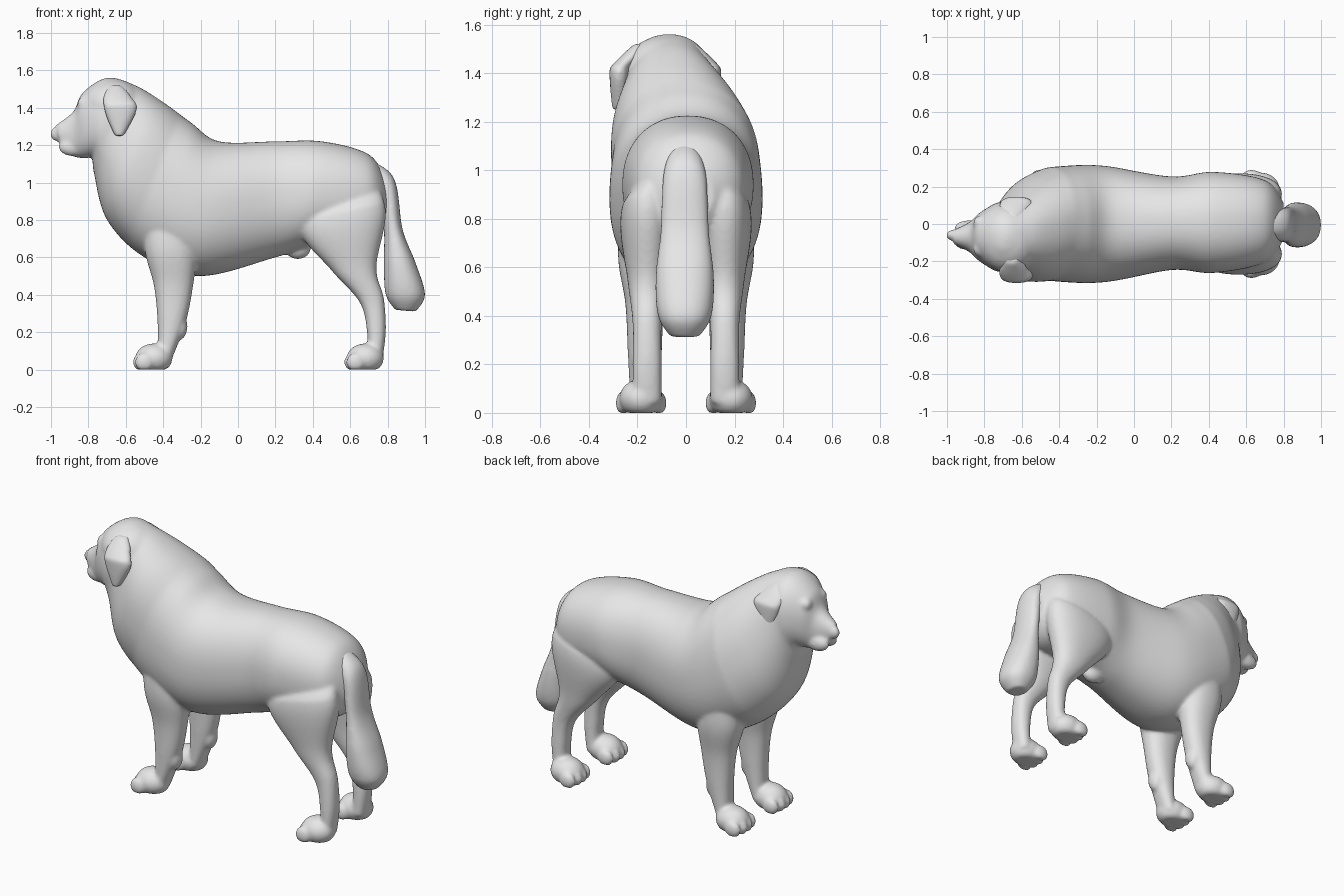
import bpy, bmesh, math
from mathutils import Matrix, Vector

default_cube = bpy.data.objects.get("Cube")
if default_cube:
    bpy.data.objects.remove(default_cube, do_unlink=True)

GREY = (0.8, 0.8, 0.8, 1)
coat = bpy.data.materials.new("plain grey coat")
coat.use_nodes = True
coat.diffuse_color = GREY
for node in coat.node_tree.nodes:
    if node.type == "BSDF_PRINCIPLED":
        node.inputs["Base Color"].default_value = GREY


def spline(points, steps=12):
    """Pass a smooth curve through rings of any number of values."""
    points = [Vector(p) for p in points]
    last = len(points) - 1
    for i in range(last):
        before, start = points[max(i - 1, 0)], points[i]
        end, after = points[i + 1], points[min(i + 2, last)]
        leave, arrive = (end - before) / 2, (after - start) / 2
        for step in range(steps):
            t = step / steps
            blend = t * t * (3 - 2 * t)
            yield (start.lerp(end, blend) + leave * t * (1 - t) ** 2
                   - arrive * t * t * (1 - t))
    yield points[last]


def soften_corner(value, power=0.9):
    """Make a circle slightly boxy."""
    return math.copysign(abs(value) ** power, value)


def loft(bm, rings, centre_line, side=1, sides=64):
    """Skin rings (x, z, x, z, half width) that span two silhouette points."""
    loops = []
    for front_x, front_z, back_x, back_z, width in spline(rings):
        front = Vector((front_x, 0, front_z))
        back = Vector((back_x, 0, back_z))
        middle, reach = (front + back) / 2, (front - back) / 2
        middle.y = centre_line(middle)
        loop = []
        for i in range(sides):
            angle = math.tau * i / sides
            point = middle + reach * soften_corner(math.cos(angle))
            point.y += width * soften_corner(math.sin(angle))
            point.y *= side
            loop.append(bm.verts.new(point))
        loops.append(loop)
    for lower, upper in zip(loops, loops[1:]):
        for i in range(sides):
            bm.faces.new((lower[i - 1], lower[i], upper[i], upper[i - 1]))
    bm.faces.new(loops[0])
    bm.faces.new(loops[-1])


def ball(bm, centre, radii):
    placed = Matrix.Translation(centre) @ Matrix.Diagonal(radii).to_4x4()
    bmesh.ops.create_uvsphere(bm, u_segments=32, v_segments=20, radius=1, matrix=placed)


def finish(bm, name):
    """Fuse the overlapping volumes into one soft skin standing on the floor."""
    for vert in bm.verts:
        vert.co.z = max(vert.co.z, 0)
    bmesh.ops.recalc_face_normals(bm, faces=bm.faces)
    mesh = bpy.data.meshes.new(name)
    bm.to_mesh(mesh)
    bm.free()
    mesh.materials.append(coat)
    obj = bpy.data.objects.new(name, mesh)
    bpy.context.collection.objects.link(obj)
    fuse = obj.modifiers.new("fuse", "REMESH")
    fuse.mode = "VOXEL"
    fuse.voxel_size = 0.01
    fuse.use_smooth_shade = True
    soften = obj.modifiers.new("soften", "SMOOTH")
    soften.factor = 0.5
    soften.iterations = 9


def spine(point):
    """The neck carries the head a little to the right."""
    turn = min(max(-point.x - 0.45, 0) * 4, 1)
    return 0.02 * max(point.x, 0) - 0.07 * turn


def front_stance(point):
    return 0.17


def hind_stance(point):
    """Thighs lean in under the rump."""
    return 0.16 - 0.5 * max(point.z - 0.85, 0)


def ear_hang(point):
    """Ears start inside the crown and hang down beside the cheeks."""
    return 0.19 - 0.9 * max(point.z - 1.42, 0)


def tail_line(point):
    return -0.005


# Trunk, neck, skull and muzzle, from rump to nose
trunk = [
    (.8, 1, .8, .8, .1),
    (.7, 1.15, .7, .7, .22),
    (.45, 1.22, .4, .66, .27),
    (.2, 1.22, .2, .6, .25),
    (-.1, 1.22, -.2, .5, .31),
    (-.25, 1.32, -.5, .6, .31),
    (-.4, 1.43, -.7, .8, .28),
    (-.55, 1.52, -.77, 1.05, .2),
    (-.7, 1.56, -.78, 1.13, .18),
    (-.83, 1.48, -.82, 1.13, .13),
    (-.88, 1.38, -.88, 1.14, .08),
    (-.97, 1.31, -.95, 1.19, .04),
]
front_leg = [
    (-.5, .9, -.25, .9, .09),
    (-.5, .65, -.22, .65, .11),
    (-.45, .45, -.24, .45, .08),
    (-.43, .25, -.28, .25, .07),
    (-.43, .05, -.36, .04, .06),
]
hind_leg = [
    (.4, 1, .7, 1.08, .05),
    (.33, .75, .79, .85, .11),
    (.5, .53, .74, .55, .08),
    (.65, .36, .78, .38, .06),
    (.69, .2, .79, .2, .06),
    (.69, .05, .77, .04, .06),
]

bm = bmesh.new()
loft(bm, trunk, spine)
# Broad domed skull
ball(bm, (-.67, -.08, 1.41), (.17, .18, .145))
for side in (1, -1):
    loft(bm, front_leg, front_stance, side)
    loft(bm, hind_leg, hind_stance, side)
    # Paws with four toes each
    for paw_x in (-.45, .68):
        paw_y = side * .185
        ball(bm, (paw_x, paw_y, .06), (.1, .09, .08))
        for toe in range(4):
            spread = (toe - 1.5) * .05
            ball(bm, (paw_x - .07 + abs(spread) / 4, paw_y + spread, .04), (.05, .03, .05))
    # Wrist pad, brow and lip
    ball(bm, (-.31, side * .17, .23), (.04, .05, .07))
    ball(bm, (-.82, side * .07 - .065, 1.42), (.04, .04, .04))
    ball(bm, (-.88, side * .04 - .06, 1.19), (.08, .04, .05))
# Nose and belly pouch
ball(bm, (-.965, -.06, 1.26), (.04, .03, .04))
ball(bm, (.32, 0, .65), (.07, .05, .06))
finish(bm, "body")

# Hanging ears, shifted to follow the turned head
ear = [
    (-.69, 1.52, -.62, 1.52, .03),
    (-.72, 1.46, -.57, 1.46, .04),
    (-.71, 1.37, -.54, 1.39, .04),
    (-.66, 1.25, -.61, 1.25, .03),
]
for side, name in ((1, "left_ear"), (-1, "right_ear")):
    bm = bmesh.new()
    loft(bm, ear, ear_hang, side)
    bmesh.ops.translate(bm, verts=bm.verts, vec=(0, -.085, 0))
    finish(bm, name)

# Bushy tail hanging behind the legs
tail = [
    (.66, 1.14, .66, 1, .06),
    (.83, 1.03, .75, .9, .09),
    (.88, .75, .78, .75, .1),
    (.95, .57, .78, .55, .12),
    (1, .4, .79, .4, .11),
    (.95, .31, .84, .32, .06),
]
bm = bmesh.new()
loft(bm, tail, tail_line)
finish(bm, "tail")
